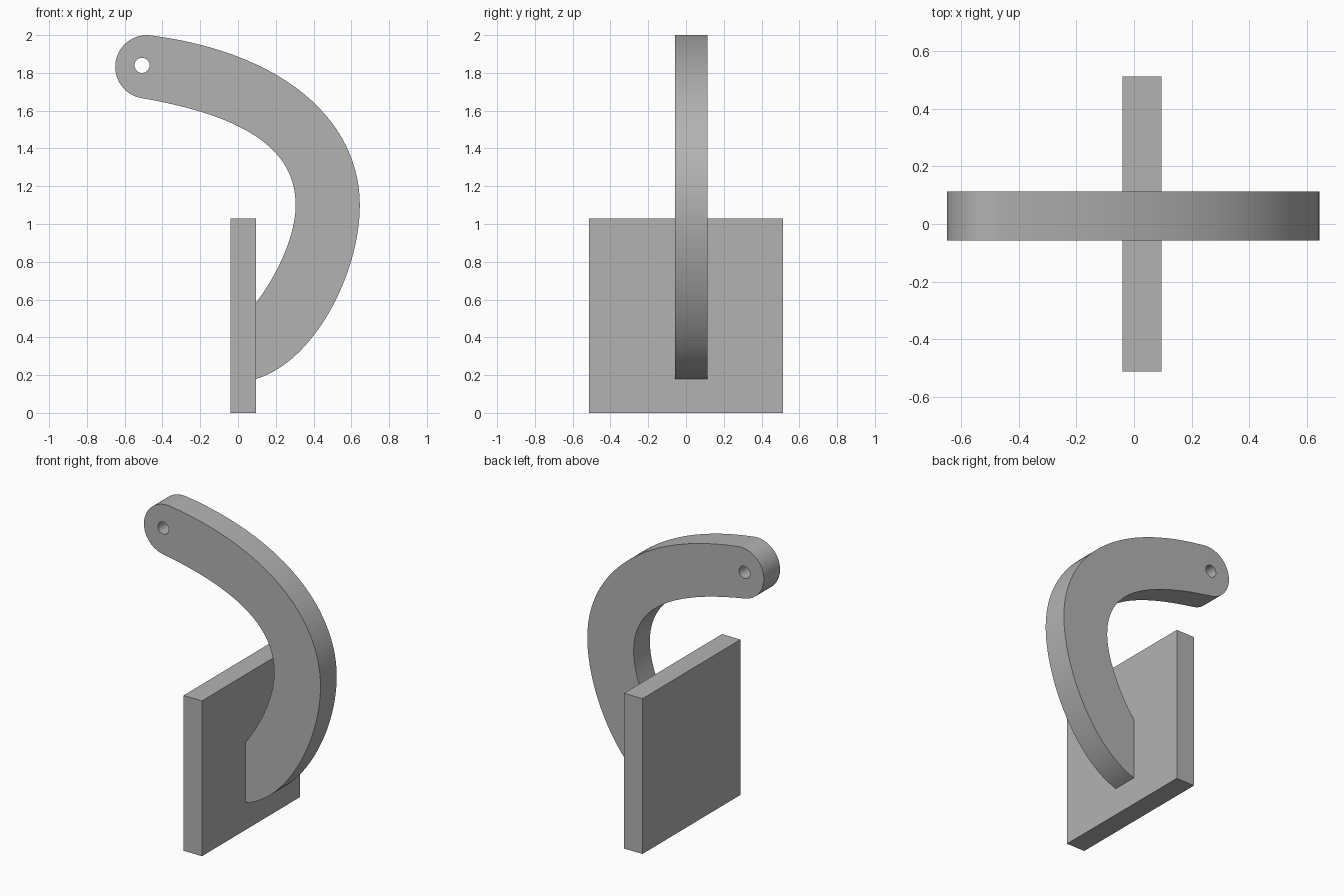
import bpy, bmesh, math
from mathutils import Vector
from mathutils.geometry import interpolate_bezier

if "Cube" in bpy.data.objects:
    bpy.data.objects.remove(bpy.data.objects["Cube"])

grey = bpy.data.materials.new("plain grey")
grey.diffuse_color = (0.45, 0.45, 0.45, 1)
grey.use_nodes = True
grey.node_tree.nodes["Principled BSDF"].inputs["Base Color"].default_value = grey.diffuse_color


def prism(name, outline, y0, y1):
    """Extrude an (x, z) outline from y0 to y1."""
    bm = bmesh.new()
    face = bm.faces.new([bm.verts.new((p[0], y0, p[1])) for p in outline])
    ext = bmesh.ops.extrude_face_region(bm, geom=[face])
    bmesh.ops.translate(bm, vec=(0, y1 - y0, 0),
                        verts=[v for v in ext["geom"] if isinstance(v, bmesh.types.BMVert)])
    bmesh.ops.recalc_face_normals(bm, faces=bm.faces)
    mesh = bpy.data.meshes.new(name)
    bm.to_mesh(mesh)
    bm.free()
    mesh.materials.append(grey)
    obj = bpy.data.objects.new(name, mesh)
    bpy.context.collection.objects.link(obj)
    return obj


def bezier(*pts, n=28):
    return [p.to_2d() for p in interpolate_bezier(*[Vector((x, z, 0)) for x, z in pts], n)]


def arc(cx, cz, r, a0, a1, n):
    return [Vector((cx + r * math.cos(math.radians(a0 + (a1 - a0) * i / n)),
                    cz + r * math.sin(math.radians(a0 + (a1 - a0) * i / n))))
            for i in range(n + 1)]


# Square mounting plate
prism("mounting_plate", [(-0.04, 0), (0.095, 0), (0.095, 1.03), (-0.04, 1.03)], -0.513, 0.513)

# Curved arm: rounded tip, inner edge, then outer edge back to the tip
tip = arc(-0.482, 1.832, 0.168, 80, 260, 32)
inner = (bezier(tip[-1], (0.05, 1.57), (0.305, 1.39), (0.305, 1.10))
         + bezier((0.305, 1.10), (0.305, 0.93), (0.20, 0.72), (0.095, 0.583))[1:])
outer = (bezier((0.095, 0.18), (0.405, 0.27), (0.645, 0.74), (0.645, 1.10))
         + bezier((0.645, 1.10), (0.645, 1.53), (0.27, 1.90), tip[0])[1:])
arm = prism("curved_arm", tip + inner[1:] + outer[:-1], -0.057, 0.113)

# Pin hole through the tip
cutter = prism("pin_hole_cutter", arc(-0.508, 1.84, 0.04, 0, 360, 32)[:-1], -0.2, 0.25)
cutter.hide_render = True
cutter.hide_set(True)
hole = arm.modifiers.new("pin_hole", "BOOLEAN")
hole.operation = "DIFFERENCE"
hole.solver = "EXACT"
hole.object = cutter

# Apply the cut, then smooth the curved sides
bpy.context.view_layer.objects.active = arm
arm.select_set(True)
bpy.ops.object.modifier_apply(modifier=hole.name)
bpy.data.objects.remove(cutter)
bpy.ops.object.shade_smooth_by_angle(angle=math.radians(30))
